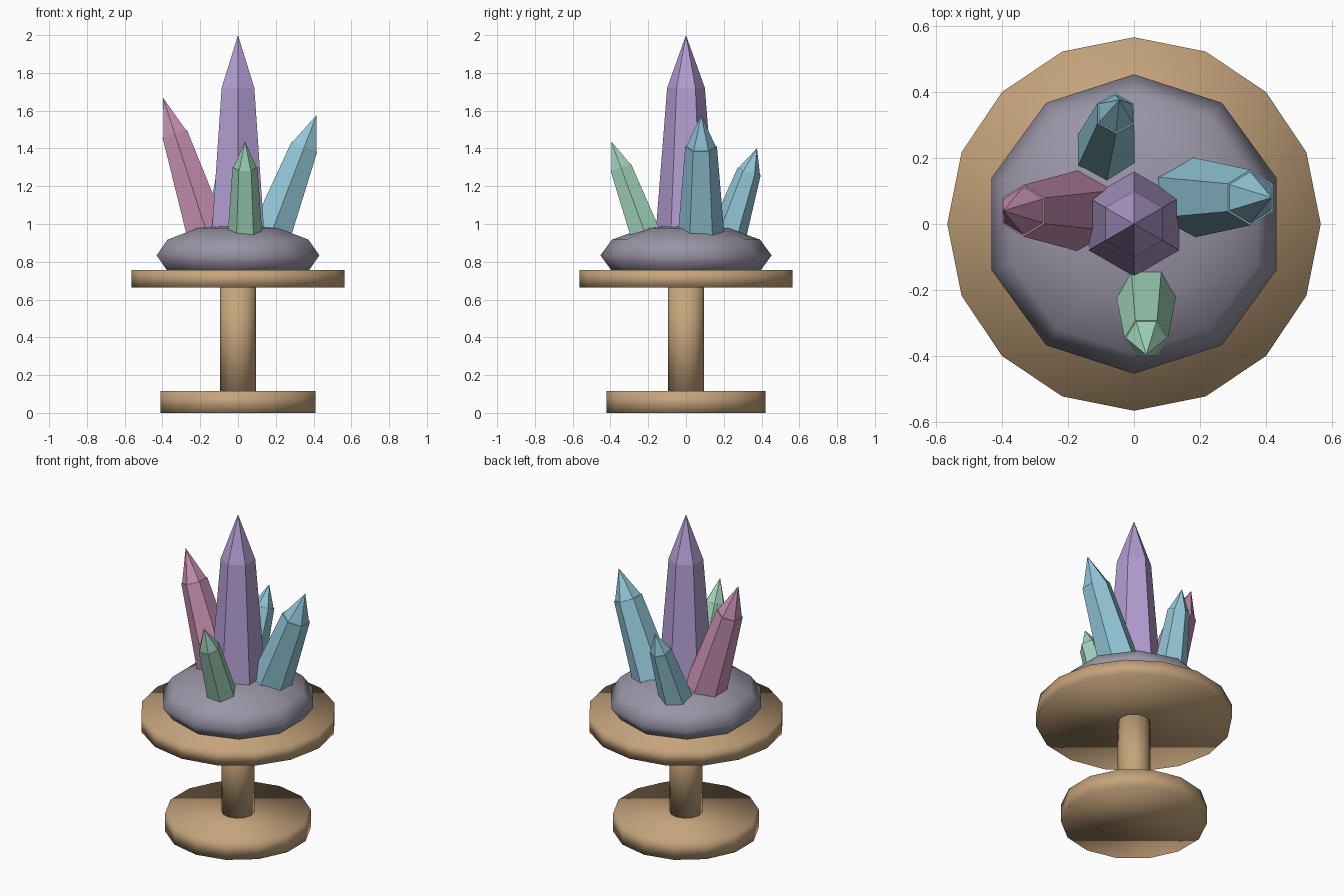
import bpy, bmesh
from math import sin, cos, pi, radians
from mathutils import Vector

if "Cube" in bpy.data.objects:
    bpy.data.objects.remove(bpy.data.objects["Cube"], do_unlink=True)


def material(name, rgb):
    mat = bpy.data.materials.new(name)
    mat.use_nodes = True
    mat.diffuse_color = (*rgb, 1)
    bsdf = mat.node_tree.nodes["Principled BSDF"]
    bsdf.inputs["Base Color"].default_value = (*rgb, 1)
    bsdf.inputs["Roughness"].default_value = 0.7
    return mat


wood = material("warm wood", (0.56, 0.37, 0.20))
stone = material("grey stone", (0.32, 0.30, 0.38))
purple = material("purple crystal", (0.45, 0.34, 0.64))
pink = material("pink crystal", (0.59, 0.29, 0.46))
blue = material("blue crystal", (0.29, 0.57, 0.69))
green = material("green crystal", (0.36, 0.66, 0.50))


def lathe(name, profile, sides, mat, smooth=False, turn=0.0):
    """Spin (radius, height) pairs about z; a zero radius becomes a point."""
    bm = bmesh.new()
    rings = []
    for r, z in profile:
        if r == 0:
            rings.append([bm.verts.new((0, 0, z))])
            continue
        angles = [turn + 2 * pi * i / sides for i in range(sides)]
        rings.append([bm.verts.new((r * sin(a), r * cos(a), z)) for a in angles])
    for low, high in zip(rings, rings[1:]):
        for i in range(sides):
            j = (i + 1) % sides
            corners = [low[i % len(low)], low[j % len(low)],
                       high[j % len(high)], high[i % len(high)]]
            bm.faces.new(list(dict.fromkeys(corners)))
    for ring in (rings[0], rings[-1]):
        if len(ring) > 1:
            bm.faces.new(ring)
    bmesh.ops.recalc_face_normals(bm, faces=bm.faces)
    for face in bm.faces:
        face.smooth = smooth
    mesh = bpy.data.meshes.new(name)
    bm.to_mesh(mesh)
    bm.free()
    mesh.materials.append(mat)
    obj = bpy.data.objects.new(name, mesh)
    bpy.context.collection.objects.link(obj)
    return obj


def crystal(name, base, top, r_base, r_top, tip, mat, turn=0.0):
    """Tapered six-sided shaft from base to top, with a slightly inset point."""
    base, axis = Vector(base), Vector(top) - Vector(base)
    length = axis.length
    profile = [(r_base, 0), (r_top, length), (r_top * 0.93, length), (0, length + tip)]
    obj = lathe(name, profile, 6, mat, turn=turn)
    obj.location = base
    obj.rotation_mode = 'QUATERNION'
    obj.rotation_quaternion = Vector((0, 0, 1)).rotation_difference(axis)


# Wooden pedestal
lathe("pedestal_foot", [(0.42, 0), (0.42, 0.115)], 14, wood, True)
lathe("pedestal_stem", [(0.095, 0.1), (0.095, 0.68)], 12, wood, True)
lathe("pedestal_top", [(0.565, 0.665), (0.565, 0.757)], 16, wood, True)

# Flattened stone mound
mound = [(0.453 * cos(radians(a)) if abs(a) < 90 else 0, 0.834 + 0.166 * sin(radians(a)))
         for a in range(-90, 91, 30)]
lathe("stone_mound", mound, 10, stone, True)

# Upright centre crystal
lathe("centre_crystal", [(0.166, 0.88), (0.1, 1.72), (0, 2.0)], 6, purple)

# Leaning crystals
crystal("left_crystal", (0.148, 0.08, 0.88), (0.352, 0.08, 1.41), 0.128, 0.084, 0.18, blue)
crystal("right_crystal", (-0.141, 0.04, 0.88), (-0.335, 0.04, 1.478), 0.13, 0.078, 0.198, pink)
crystal("front_crystal", (0.037, -0.19, 0.88), (0.037, -0.345, 1.30), 0.096, 0.066, 0.146,
        green, pi / 2)
crystal("back_crystal", (-0.09, 0.20, 0.88), (-0.055, 0.335, 1.28), 0.105, 0.064, 0.128, blue)
